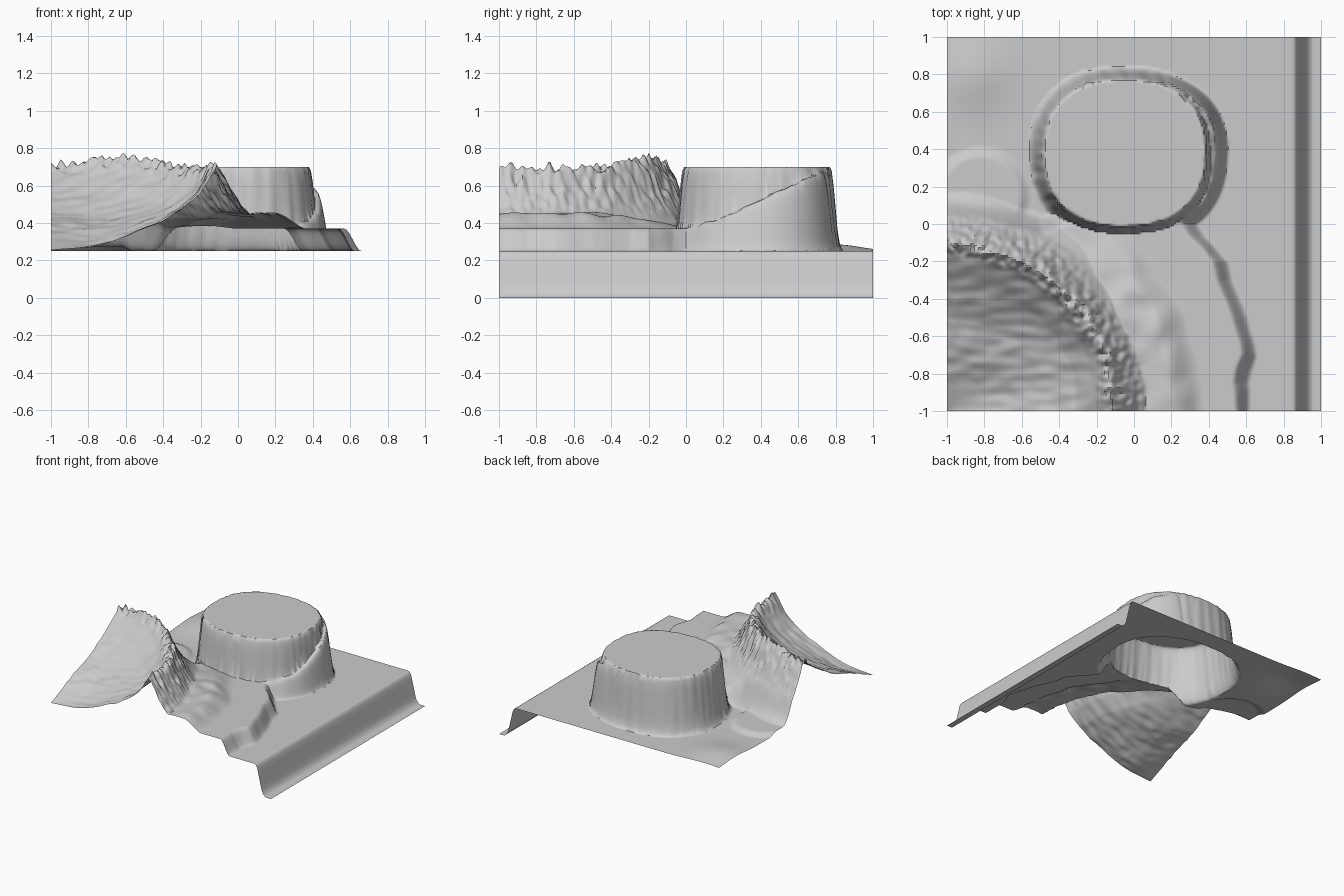
import bpy, bmesh, math
from mathutils import Vector, noise

if "Cube" in bpy.data.objects:
    bpy.data.objects.remove(bpy.data.objects["Cube"])

N = 190  # grid cells per side


def curve(t, pts):
    """Piecewise-linear profile lookup."""
    if t <= pts[0][0]:
        return pts[0][1]
    for (a, va), (b, vb) in zip(pts, pts[1:]):
        if t <= b:
            return va + (vb - va) * (t - a) / (b - a)
    return pts[-1][1]


def smooth(a, b, t):
    t = max(0.0, min(1.0, (t - a) / (b - a)))
    return t * t * (3 - 2 * t)


def fuzz(x, y, f, seed=0.0):
    return noise.noise(Vector((x * f, y * f, seed)))


def oval(x, y, cx, a, b, n=2.35):
    """Approximate distance outside a rounded oval around the mesa centre."""
    u, v = abs((x - cx) / a), abs((y - 0.38) / b)
    return ((u ** n + v ** n) ** (1 / n) - 1) * (a + b) / 2


# Profiles
CLIFF = [(0.85, .25), (0.87, .238), (0.92, .03), (0.95, 0)]
MESA = [(0, .70), (.012, .665), (.04, .36), (.055, .28), (.075, .25)]
RAMP = [(-.05, .37), (.05, .38), (.25, .45), (.5, .57), (.7, .665), (.8, .69)]
TERRACE_X = [(-1, .585), (-.85, .575), (-.7, .615), (-.5, .57), (-.3, .485),
             (-.2, .465), (-.14, .41), (-.07, .34), (0, .3)]
TERRACE_Y = [(-1, .08), (-.7, .04), (-.5, -.02), (-.4, .03), (-.2, .1)]
BOWL_X = [(0, .255), (.2, .27), (.33, .30), (.45, .35), (.6, .415), (.7, .47),
          (.8, .56), (.85, .64), (.9, .71), (.96, .76)]
BOWL_Y = [(0, .255), (.15, .32), (.3, .385), (.5, .45), (.7, .57), (.8, .64),
          (.9, .71), (.96, .75)]
RIM = [(.88, .34), (.92, .30), (.97, .2), (1.02, .115), (1.08, .05), (1.16, 0)]


def crater(x, y, z):
    """Crater with outer slope, ejecta bench and a bowl, laid over ground z."""
    dx, dy = x + 1.0, y + 1.0
    ang = math.degrees(math.atan2(dy, dx))
    r = math.hypot(dx, dy) + .02 * fuzz(x, y, 5, 3)
    lift = .05 * math.exp(-((ang - 62) / 20) ** 2)
    rough = .045 * fuzz(x, y, 28, 1) * smooth(.8, .88, r) * (1 - smooth(.92, 1.1, r))
    out = curve(r, RIM) * (1 + lift * 3) + rough
    bench = .08 * (1 - smooth(25, 62, ang)) * (1 - smooth(1.2, 1.37, r))
    bench *= 1 + .25 * fuzz(x, y, 8, 5)
    outer = z + max(out, bench, 0)
    if r > .96:
        return outer
    k = smooth(0, 90, ang)
    inner = curve(r, BOWL_X) * (1 - k) + curve(r, BOWL_Y) * k
    inner += lift * smooth(.5, .9, r) + rough
    inner += .012 * fuzz(x * .6, y * 1.3, 14, 2) * smooth(.05, .3, r)
    return min(inner, outer) if r > .84 else inner


def height(x, y):
    # flat ground, with the cliff on the right
    if x > 0.8:
        return curve(x, CLIFF)
    # low mounds at the back left
    z = .25 + .035 * math.exp(-((x + .85) ** 2 + (y - .8) ** 2) / .035)
    z += .025 * (1 - smooth(.2, .27, math.hypot(x + .82, y - .15)))

    # terrace between crater and mesa
    tx = curve(y, TERRACE_X) + .012 * fuzz(x, y, 7)
    mask = (1 - smooth(tx - .05, tx + .045, x)) * \
           (1 - smooth(-.06, .06, y - curve(x, TERRACE_Y)))
    z = crater(x, y, z + max(0, .37 - z) * mask)

    # ramp winding up the right side of the mesa
    if x > .1:
        d = oval(x, y, -.035, .485, .44 if y < .38 else .40)
        top = curve(y, RAMP) + .01 * fuzz(x, y, 16, 4)
        ramp = (top - .25) * (1 - smooth(-.015, .05, d))
        z = max(z, .25 + ramp * smooth(-.1, -.03, y) * smooth(.1, .2, x))

    # flat-topped mesa
    d = oval(x, y, -.05, .43, .39) + .006 * fuzz(x, y, 20, 6)
    return max(z, curve(d, MESA))


# Terrain: a grid sheet raised by the height function
bm = bmesh.new()
bmesh.ops.create_grid(bm, x_segments=N, y_segments=N, size=1.0)
for v in bm.verts:
    v.co.z = max(0.0, height(v.co.x, v.co.y))
mesh = bpy.data.meshes.new("terrain")
bm.to_mesh(mesh)
bm.free()
terrain = bpy.data.objects.new("terrain", mesh)
bpy.context.collection.objects.link(terrain)
bpy.context.view_layer.objects.active = terrain
terrain.select_set(True)
bpy.ops.object.shade_smooth_by_angle(angle=math.radians(50))
